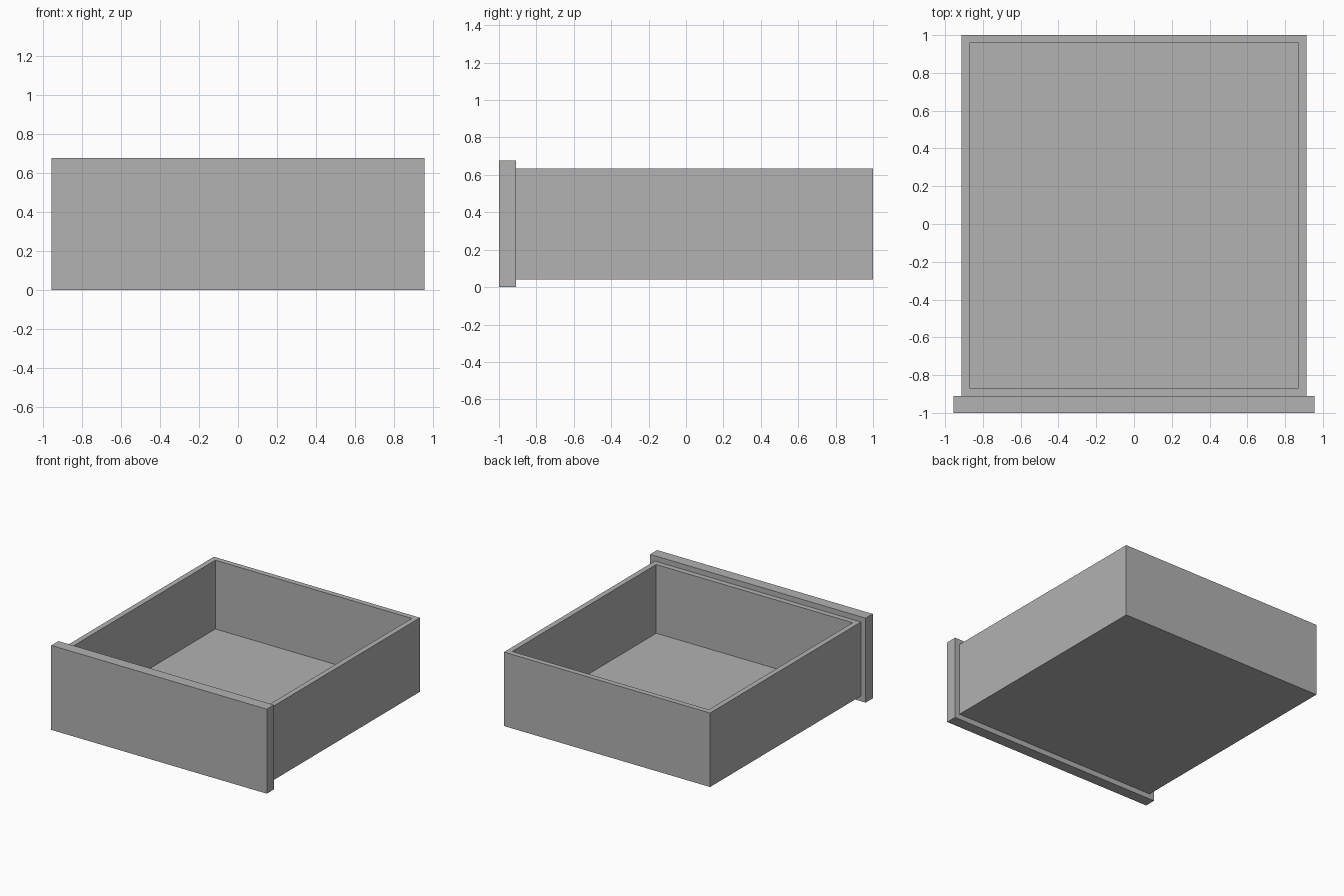
import bpy
import bmesh
from mathutils import Vector

cube = bpy.data.objects.get("Cube")
if cube:
    bpy.data.objects.remove(cube, do_unlink=True)

grey = bpy.data.materials.new("plain_grey")
grey.use_nodes = True
COLOUR = (0.445, 0.445, 0.445, 1.0)
grey.diffuse_color = COLOUR
grey.node_tree.nodes["Principled BSDF"].inputs["Base Color"].default_value = COLOUR


def make_box(name, low, high, wall=0.0, floor=0.0):
    """Box between two corners; a wall thickness hollows it from the top."""
    low, high = Vector(low), Vector(high)
    bm = bmesh.new()
    bmesh.ops.create_cube(bm, size=1.0)
    bmesh.ops.scale(bm, vec=high - low, verts=bm.verts)
    bmesh.ops.translate(bm, vec=(low + high) / 2, verts=bm.verts)
    if wall:
        # Inset the rim, then drop the inner face down to the floor
        top = max(bm.faces, key=lambda f: f.calc_center_median().z)
        bmesh.ops.inset_region(bm, faces=[top], thickness=wall, use_even_offset=True)
        inner = bmesh.ops.extrude_discrete_faces(bm, faces=[top])["faces"][0]
        for v in inner.verts:
            v.co.z = low.z + floor
    bmesh.ops.recalc_face_normals(bm, faces=bm.faces)
    mesh = bpy.data.meshes.new(name)
    bm.to_mesh(mesh)
    bm.free()
    mesh.materials.append(grey)
    obj = bpy.data.objects.new(name, mesh)
    bpy.context.collection.objects.link(obj)
    return obj


# Open tray with thin walls
make_box("drawer_tray", (-0.914, -0.91, 0.042), (0.914, 1.0, 0.635),
         wall=0.043, floor=0.042)

# Overhanging front panel
make_box("drawer_front", (-0.956, -1.0, 0.0), (0.956, -0.91, 0.677))
